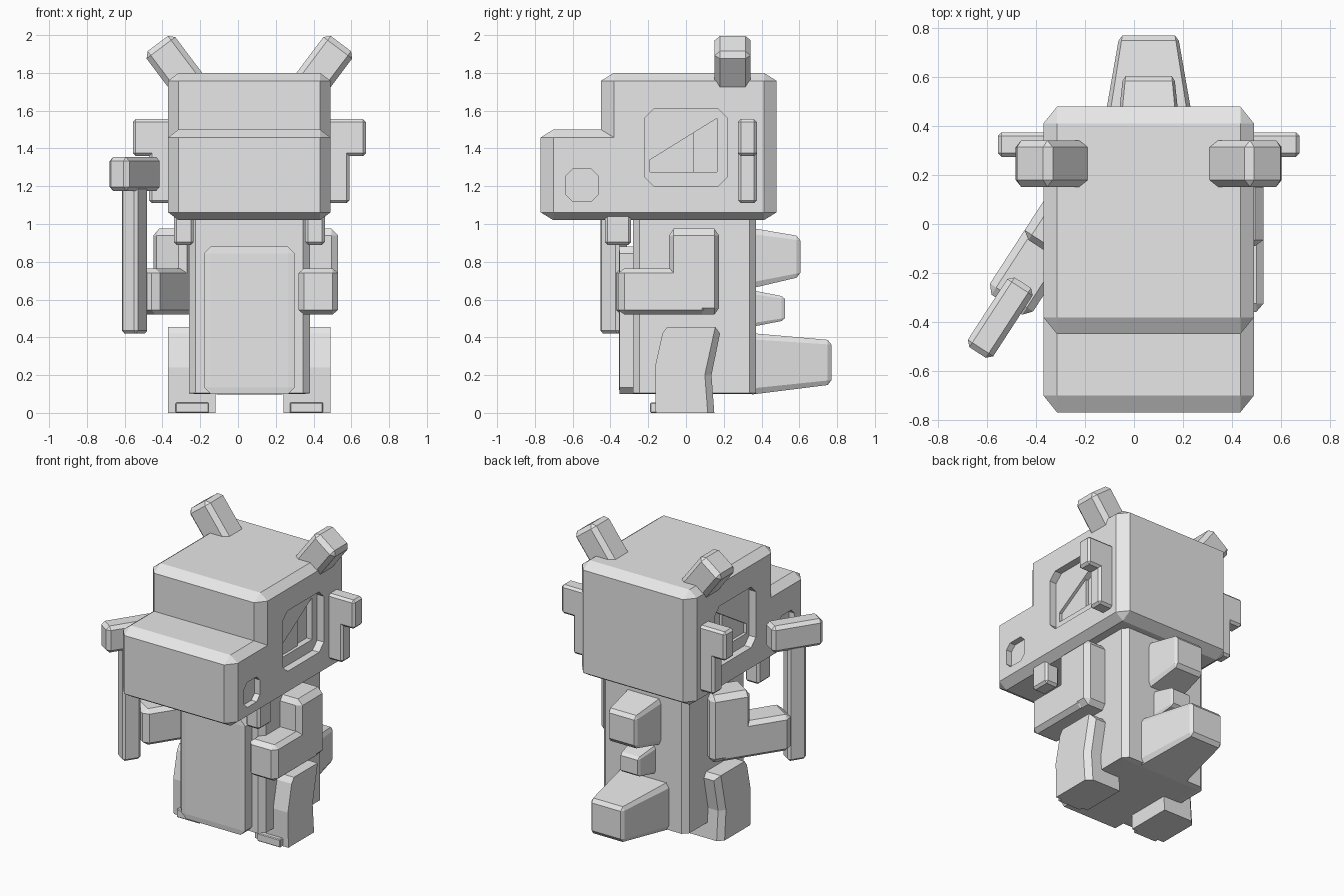
import bpy
import bmesh
from math import radians
from mathutils import Matrix, Vector

cube = bpy.data.objects.get("Cube")
if cube:
    bpy.data.objects.remove(cube, do_unlink=True)

MID = 0.06  # x of the symmetry plane
MIRROR = Matrix.Translation((2 * MID, 0, 0)) @ Matrix.Scale(-1, 4, (1, 0, 0))

GREY = (0.8, 0.8, 0.8, 1)
mat = bpy.data.materials.new("plain grey")
mat.use_nodes = True
mat.diffuse_color = GREY
mat.node_tree.nodes["Principled BSDF"].inputs["Base Color"].default_value = GREY


def finish(bm, name, matrix=None):
    if matrix:
        bmesh.ops.transform(bm, matrix=matrix, verts=bm.verts)
    bmesh.ops.recalc_face_normals(bm, faces=bm.faces)
    mesh = bpy.data.meshes.new(name)
    bm.to_mesh(mesh)
    bm.free()
    mesh.materials.append(mat)
    obj = bpy.data.objects.new(name, mesh)
    bpy.context.scene.collection.objects.link(obj)
    return obj


def box_mesh(lo, hi, chamfer):
    """Box with its own chamfer width along each axis."""
    c = Vector(chamfer) if isinstance(chamfer, tuple) else Vector((chamfer,) * 3)
    bm = bmesh.new()
    bmesh.ops.create_cube(bm, size=1)
    for v in bm.verts:
        v.co = [(lo[i] if v.co[i] < 0 else hi[i]) / c[i] for i in range(3)]
    bmesh.ops.bevel(bm, geom=bm.edges[:], offset=1, offset_type='OFFSET',
                    segments=1, profile=0.5, affect='EDGES')
    for v in bm.verts:
        v.co = [v.co[i] * c[i] for i in range(3)]
    return bm


def box(name, lo, hi, chamfer, matrix=None):
    return finish(box_mesh(lo, hi, chamfer), name, matrix)


def pair(name, lo, hi, chamfer, matrix=Matrix.Identity(4)):
    box("left_" + name, lo, hi, chamfer, matrix)
    box("right_" + name, lo, hi, chamfer, MIRROR @ matrix)


def prism_mesh(points, x0, x1):
    """Side profile of (y, z) points extruded along x."""
    bm = bmesh.new()
    face = bm.faces.new([bm.verts.new((x0, y, z)) for y, z in points])
    new = bmesh.ops.extrude_face_region(bm, geom=[face])["geom"]
    for v in new:
        if isinstance(v, bmesh.types.BMVert):
            v.co.x = x1
    return bm


def octagon(y0, y1, z0, z1, c):
    return [(y0 + c, z0), (y1 - c, z0), (y1, z0 + c), (y1, z1 - c),
            (y1 - c, z1), (y0 + c, z1), (y0, z1 - c), (y0, z0 + c)]


def carve(obj, points, depth):
    """Sink a profile into both sides of the head."""
    for matrix in (Matrix.Identity(4), MIRROR):
        cutter = finish(prism_mesh(points, 0.49 - depth, 0.6), "cutter", matrix)
        cutter.hide_render = True
        mod = obj.modifiers.new("carve", 'BOOLEAN')
        mod.operation = 'DIFFERENCE'
        mod.solver = 'EXACT'
        mod.object = cutter
        deps = bpy.context.evaluated_depsgraph_get()
        result = bpy.data.meshes.new_from_object(obj.evaluated_get(deps))
        obj.modifiers.clear()
        obj.data = result
        bpy.data.objects.remove(cutter, do_unlink=True)


# Head: skull block and snout block, with sunken eyes and nostrils
HEAD_CHAMFER = (0.055, 0.068, 0.042)
skull = box("skull", (-0.37, -0.45, 1.02), (0.49, 0.48, 1.8), HEAD_CHAMFER)
snout = box("snout", (-0.37, -0.77, 1.02), (0.49, -0.3, 1.5), HEAD_CHAMFER)
carve(skull, octagon(-0.22, 0.22, 1.2, 1.61, 0.05), 0.05)
carve(skull, [(-0.19, 1.275), (0.165, 1.275), (0.165, 1.56), (-0.19, 1.34)], 0.07)
carve(skull, [(0.04, 1.275), (0.165, 1.275), (0.165, 1.56), (0.04, 1.483)], 0.09)
carve(snout, octagon(-0.635, -0.465, 1.12, 1.29, 0.035), 0.04)

# Horns, ears and teeth
horn = Matrix.Translation((0.545, 0.247, 1.955)) @ Matrix.Rotation(radians(37), 4, 'Y')
pair("horn", (-0.095, -0.095, -0.4), (0.095, 0.095, 0), 0.028, horn)
pair("ear_top", (0.44, 0.275, 1.36), (0.677, 0.375, 1.555), 0.015)
pair("ear_lobe", (0.44, 0.275, 1.11), (0.59, 0.375, 1.4), 0.015)
pair("tooth", (0.355, -0.43, 0.89), (0.46, -0.29, 1.06), 0.015)

# Torso and belly plate
box("torso", (-0.26, -0.28, 0.1), (0.38, 0.37, 1.06), (0.035, 0.035, 0.004))
belly = box_mesh((-0.18, -0.355, 0.1), (0.3, -0.2, 0.88), (0.035, 0.004, 0.035))
finish(belly, "belly_plate")

# Legs with a chamfered back edge, and toes
LEG = [(-0.16, 0), (0.15, 0), (0.135, 0.2), (0.18, 0.42), (0.155, 0.455),
       (-0.1, 0.455), (-0.125, 0.42), (-0.165, 0.24)]
for side, matrix in (("left", Matrix.Identity(4)), ("right", MIRROR)):
    bm = prism_mesh(LEG, 0.24, 0.49)
    back = [e for e in bm.edges
            if all(v.co.y > 0.12 and v.co.x > 0.4 and v.co.z < 0.43 for v in e.verts)]
    bmesh.ops.bevel(bm, geom=back, offset=0.035, offset_type='OFFSET',
                    segments=1, profile=0.5, affect='EDGES')
    finish(bm, side + "_leg", matrix)
pair("toe", (0.275, -0.19, 0), (0.45, -0.1, 0.055), 0.005)

# Arms: the right one is swung outwards
swing = (Matrix.Translation((-0.52, -0.33, 0)) @ Matrix.Rotation(radians(-33), 4, 'Z')
         @ Matrix.Translation((-0.425, 0.36, 0)))
for side, matrix in (("left", None), ("right", swing)):
    box(side + "_upper_arm", (0.32, -0.09, 0.52), (0.53, 0.175, 0.975),
        (0.035, 0.025, 0.035), matrix)
    box(side + "_forearm", (0.32, -0.36, 0.52), (0.53, 0.12, 0.765),
        (0.03, 0.035, 0.025), matrix)

# Hammer in the right hand
grip = Matrix.Translation((-0.547, -0.383, 0)) @ Matrix.Rotation(radians(-33), 4, 'Z')
box("hammer_handle", (-0.05, -0.06, 0.42), (0.05, 0.06, 1.25), 0.015, grip)
box("hammer_head", (-0.062, -0.17, 1.175), (0.062, 0.17, 1.355), 0.022, grip)


# Tapered back spikes and tail
def spike(name, y_tip, base, tip):
    """base and tip are (half width, bottom, top)."""
    bm = box_mesh((-1, 0.33, 0), (1, y_tip, 1), (0.1, 0.02, 0.1))
    for v in bm.verts:
        t = (v.co.y - 0.37) / (y_tip - 0.37)
        half, low, high = (b + (e - b) * t for b, e in zip(base, tip))
        v.co.x = MID + half * v.co.x
        v.co.z = low + (high - low) * v.co.z
    finish(bm, name)


spike("upper_back_spike", 0.605, (0.13, 0.665, 0.975), (0.105, 0.72, 0.935))
spike("lower_back_spike", 0.525, (0.09, 0.46, 0.645), (0.07, 0.49, 0.615))
spike("tail", 0.77, (0.19, 0.1, 0.42), (0.12, 0.15, 0.385))
